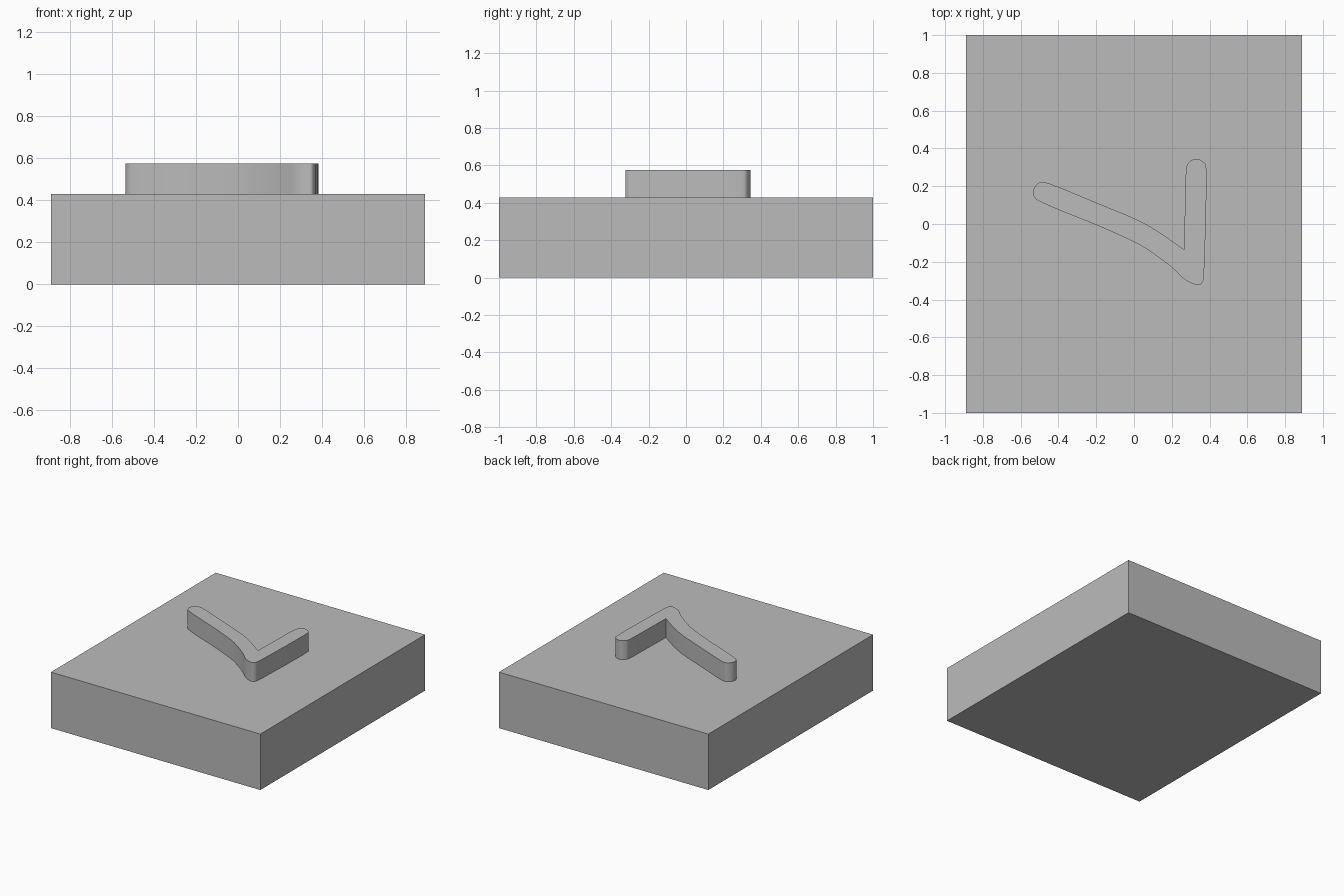
import bpy
import bmesh
from math import radians

cube = bpy.data.objects.get("Cube")
if cube:
    bpy.data.objects.remove(cube, do_unlink=True)

BASE_TOP = 0.43
MARK_TOP = 0.575

grey = bpy.data.materials.new("plain grey")
grey.use_nodes = True
colour = (0.5, 0.5, 0.5, 1)
grey.diffuse_color = colour
grey.node_tree.nodes["Principled BSDF"].inputs["Base Color"].default_value = colour


def extruded(name, outline, bottom, top):
    """Solid prism from a closed outline in the xy plane."""
    bm = bmesh.new()
    face = bm.faces.new([bm.verts.new((x, y, bottom)) for x, y in outline])
    grown = bmesh.ops.extrude_face_region(bm, geom=[face], use_keep_orig=True)
    for v in grown["geom"]:
        if isinstance(v, bmesh.types.BMVert):
            v.co.z = top
    bmesh.ops.recalc_face_normals(bm, faces=bm.faces)
    mesh = bpy.data.meshes.new(name)
    bm.to_mesh(mesh)
    bm.free()
    mesh.materials.append(grey)
    obj = bpy.data.objects.new(name, mesh)
    bpy.context.collection.objects.link(obj)
    return obj


def smoothed(points, steps=4):
    """Catmull-Rom curve through an open run of points."""
    ends = [points[0]] + points + [points[-1]]
    out = []
    for a, b, c, d in zip(ends, ends[1:], ends[2:], ends[3:]):
        for i in range(steps):
            t = i / steps
            out.append(tuple(
                0.5 * (2 * q + (r - p) * t + (2 * p - 5 * q + 4 * r - s) * t * t
                       + (3 * q - p - 3 * r + s) * t ** 3)
                for p, q, r, s in zip(a, b, c, d)))
    return out


# Base slab
W, D = 0.89, 1.0
extruded("base_slab", [(-W, -D), (W, -D), (W, D), (-W, D)], 0, BASE_TOP)

# Raised bent bar: one smooth run around the outside, sharp at the inner corner
outline = [
    (0.265, -0.135), (0.27, 0.1), (0.275, 0.28), (0.29, 0.325), (0.325, 0.345),
    (0.365, 0.33), (0.383, 0.29), (0.382, 0.1), (0.375, -0.15), (0.369, -0.28),
    (0.36, -0.311), (0.338, -0.323), (0.275, -0.298), (0.2, -0.23), (0.1, -0.155),
    (0, -0.095), (-0.2, -0.005), (-0.38, 0.067), (-0.495, 0.118), (-0.524, 0.138),
    (-0.535, 0.168), (-0.52, 0.203), (-0.48, 0.222), (-0.38, 0.188), (-0.2, 0.113),
    (0, 0.03), (0.12, -0.035), (0.265, -0.135),
]
bar = extruded("raised_bent_bar", smoothed(outline), BASE_TOP, MARK_TOP)
bpy.context.view_layer.objects.active = bar
bar.select_set(True)
bpy.ops.object.shade_smooth_by_angle(angle=radians(35))
bar.select_set(False)
